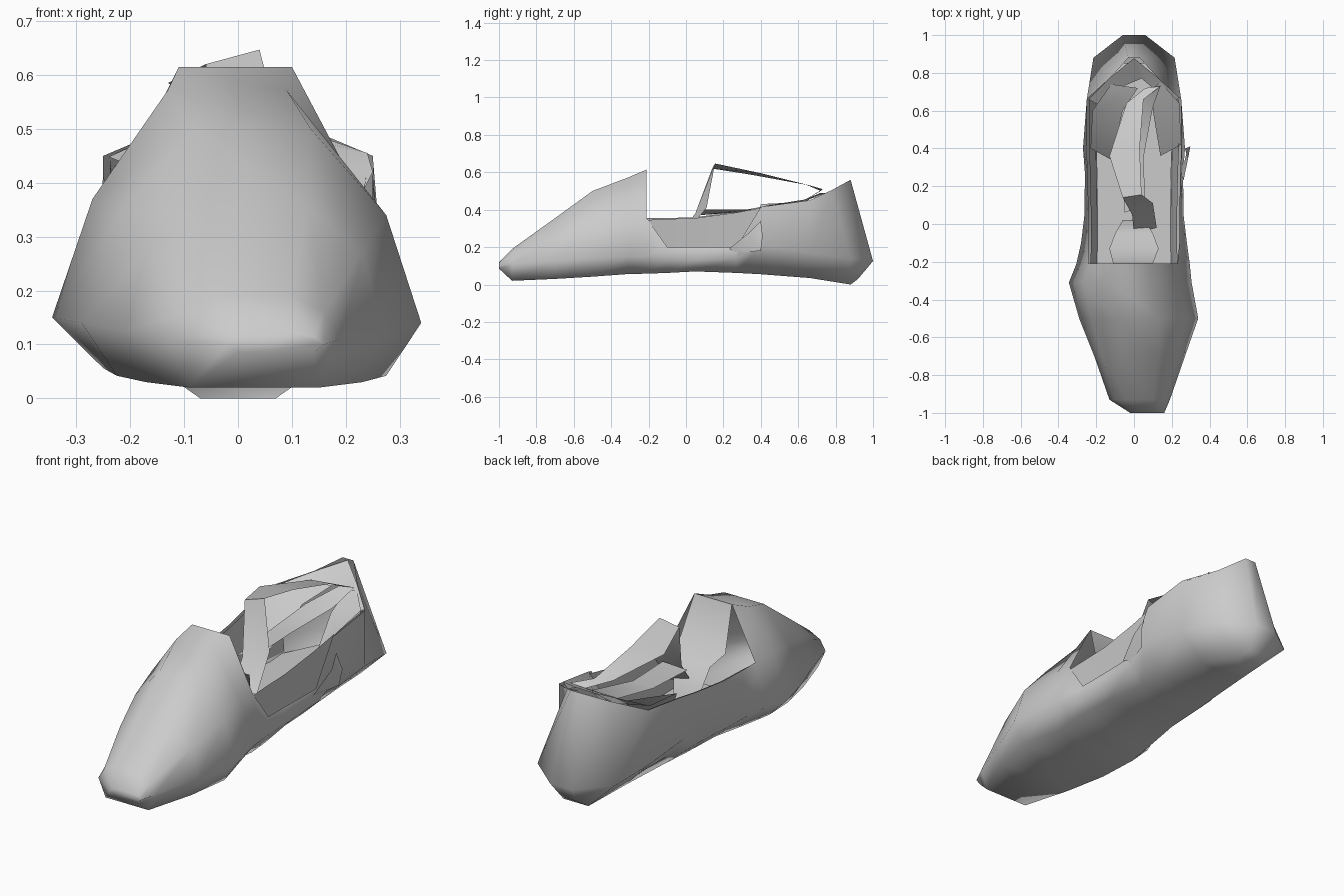
import bpy
import bmesh
import math

cube = bpy.data.objects.get("Cube")
if cube:
    bpy.data.objects.remove(cube, do_unlink=True)

grey = bpy.data.materials.new("plain grey")
grey.use_nodes = True
grey.diffuse_color = (0.6, 0.6, 0.6, 1)
grey.node_tree.nodes["Principled BSDF"].inputs["Base Color"].default_value = (0.6, 0.6, 0.6, 1)


def finish(name, bm, angle=70):
    """Turn the bmesh into a smooth shaded grey object."""
    bmesh.ops.remove_doubles(bm, verts=bm.verts, dist=0.0005)
    bmesh.ops.recalc_face_normals(bm, faces=bm.faces)
    mesh = bpy.data.meshes.new(name)
    bm.to_mesh(mesh)
    bm.free()
    mesh.materials.append(grey)
    obj = bpy.data.objects.new(name, mesh)
    bpy.context.collection.objects.link(obj)
    bpy.ops.object.select_all(action="DESELECT")
    obj.select_set(True)
    bpy.context.view_layer.objects.active = obj
    bpy.ops.object.shade_smooth_by_angle(angle=math.radians(angle))
    return obj


def ribbon(name, left, right):
    """Sheet stretched between two matching edge paths."""
    bm = bmesh.new()
    a = [bm.verts.new(p) for p in left]
    b = [bm.verts.new(p) for p in right]
    for i in range(len(a) - 1):
        bm.faces.new((a[i], a[i + 1], b[i + 1], b[i]))
    return finish(name, bm)


# Toe stations: y, centre x, widest half width and height,
# sole half width and height, shoulder half width and height, crest half width and height
TOE = [
    (-1, .07, .09, .1, .07, .085, .07, .115, .035, .12),
    (-.93, .03, .16, .11, .12, .02, .13, .16, .07, .19),
    (-.7, .03, .24, .125, .2, .03, .2, .27, .1, .355),
    (-.5, .025, .315, .14, .25, .042, .25, .34, .11, .5),
    (-.31, -.02, .325, .15, .23, .056, .25, .37, .11, .572),
    (-.21, -.005, .3, .15, .23, .058, .235, .355, .105, .615),
]

# Rear stations: y, rim lean, then half widths and heights of middle, sole and rim
REAR = [
    (-.1, 0, .28, .14, .22, .062, .24, .355),
    (.05, 0, .262, .13, .2, .07, .24, .36),
    (.27, 0, .26, .14, .18, .062, .245, .39),
    (.4, 0, .27, .21, .16, .055, .25, .415),
    (.66, 0, .25, .17, .12, .035, .25, .45),
    (.88, -.1, .215, .14, .07, 0, .12, .505),
    (1, -.12, .06, .125, .03, .03, .03, .56),
]

# Outer shell: closed toe box running into an open heel
bm = bmesh.new()
rows = []
for y, c, w, wz, b, bz, s, sz, t, tz in TOE:
    pts = [(-t, tz), (-s, sz), (-w, wz), (-b, bz), (b, bz), (w, wz), (s, sz), (t, tz)]
    rows.append([bm.verts.new((c + x, y, z)) for x, z in pts])
for y, lean, w, wz, b, bz, s, sz in REAR:
    cut = .2 if -.15 < y < .3 else sz      # low opening on one side
    sole_y = min(y, .92)
    pts = [(-s, y + lean, sz), (-w, y, wz), (-b, sole_y, bz),
           (b, sole_y, bz), (w, y, wz), (s, y + lean, cut)]
    ring = [bm.verts.new(p) for p in pts]
    rows.append([None] + ring + [None])
for r0, r1 in zip(rows, rows[1:]):
    for i in range(8):
        j = (i + 1) % 8
        quad = (r0[i], r1[i], r1[j], r0[j])
        if None not in quad:
            bm.faces.new(quad)
bm.faces.new(rows[0])
back = rows[-1]
for i, j in ((1, 2), (2, 3)):
    bm.faces.new((back[i], back[j], back[7 - j], back[7 - i]))
finish("outer_shell", bm)

# Insole inside the shell
floor = [(r[0], r[6] * .85) for r in TOE[4:]] + [(r[0], r[6] * .8) for r in REAR[:-1]]
ribbon("insole", [(-w, y * .97, .12) for y, w in floor],
       [(w, y * .97, .12) for y, w in floor])

# Inner lining, closing the side opening from within
for side, name in ((-1, "lining_right"), (1, "lining_left")):
    path = [(-.21, .23, .35)] + [(r[0] + r[1], r[6] * .95, r[7]) for r in REAR[:-2]]
    ribbon(name, [(side * x, y, z - .005) for y, x, z in path],
           [(side * x * .85, y, .12) for y, x, z in path])

# Sloping sheet behind the toe crest
ribbon("crest_lining", [(-.11, -.21, .615), (-.13, -.13, .4), (-.1, -.05, .355), (-.06, .02, .16)],
       [(.1, -.21, .615), (.13, -.13, .4), (.1, -.05, .355), (.06, .02, .16)])

# Sheet sloping inward from the heel rim
ribbon("heel_lining", [(-.24, .66, .448), (-.12, .78, .503), (0, .878, .555),
                       (.12, .78, .503), (.24, .67, .448)],
       [(-.17, .62, .42), (-.08, .72, .45), (.04, .77, .48),
        (.1, .72, .45), (.17, .62, .42)])

# Side fold beside the opening
ribbon("side_fold", [(.262, .23, .19), (.285, .34, .28), (.27, .4, .34)],
       [(.25, .27, .17), (.285, .4, .18), (.298, .41, .26)])

# Raised tongue loop: front flap, top strap and lower strap
ribbon("tongue_front", [(0, -.05, .25), (-.01, .05, .38), (-.06, .14, .62)],
       [(.12, -.02, .25), (.1, .11, .41), (.04, .155, .647)])
ribbon("tongue_top", [(-.06, .14, .62), (-.13, .36, .585), (-.04, .64, .535), (.06, .72, .5)],
       [(.04, .155, .647), (.03, .4, .595), (.05, .66, .53), (.14, .73, .51)])
ribbon("tongue_lower", [(-.05, .06, .37), (-.06, .35, .39), (-.04, .6, .43), (.06, .72, .5)],
       [(.06, .1, .4), (.05, .35, .4), (.1, .62, .44), (.14, .73, .51)])

# Padded folds joining the loop to the heel collar
ribbon("collar_fold_right", [(-.23, .4, .43), (-.22, .6, .44), (-.12, .74, .48)],
       [(-.12, .34, .2), (-.06, .6, .42), (.02, .72, .49)])
ribbon("collar_fold_left", [(.25, .42, .42), (.24, .64, .455), (.14, .75, .49)],
       [(.14, .36, .2), (.1, .6, .42), (.1, .72, .49)])
